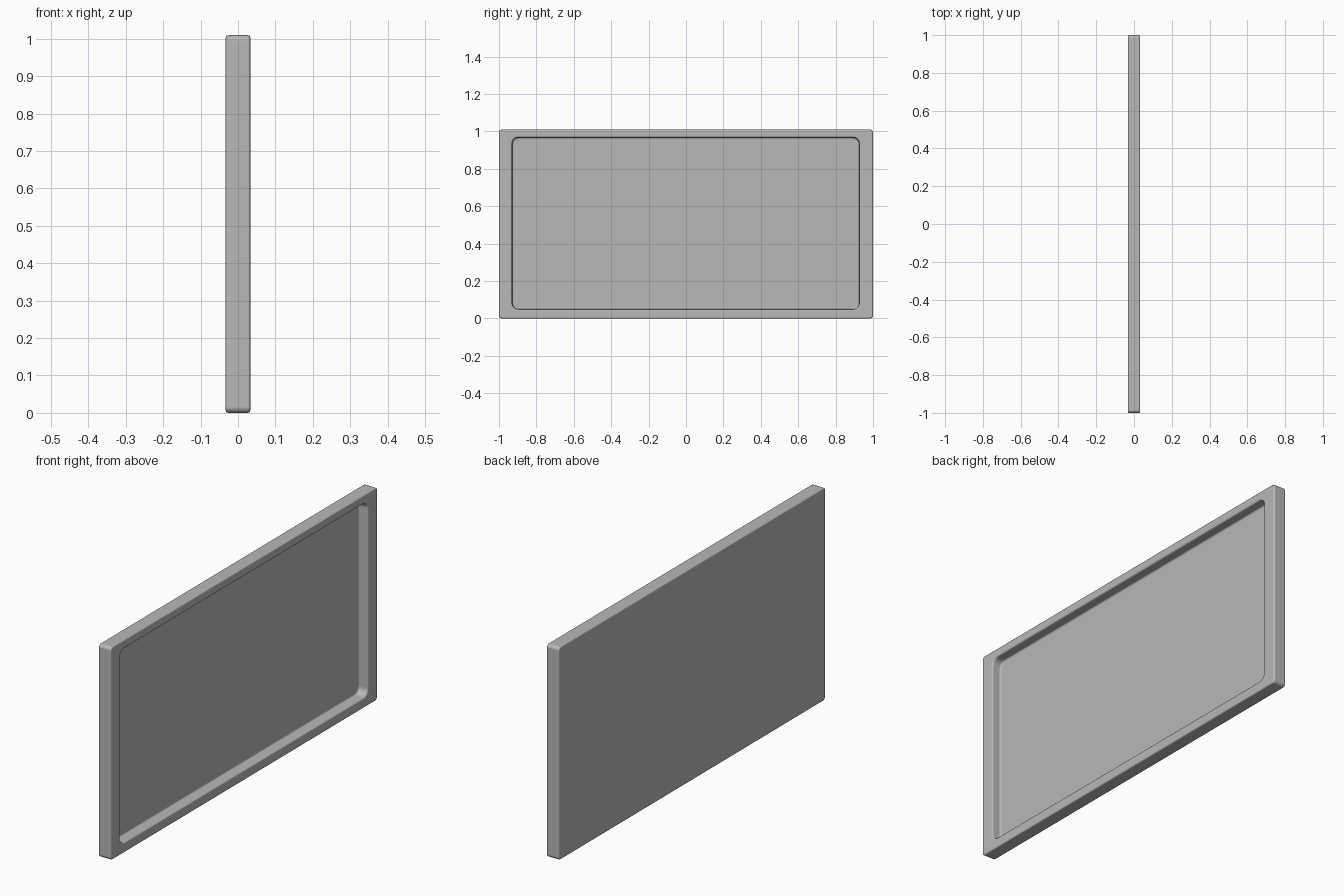
import bpy, bmesh
from math import sin, cos, pi

if "Cube" in bpy.data.objects:
    bpy.data.objects.remove(bpy.data.objects["Cube"])

SEG = 4  # segments per rounded corner


def ring(bm, x, y0, y1, z0, z1, r):
    """Rounded rectangle of vertices in the YZ plane at depth x."""
    corners = [(y1 - r, z1 - r), (y0 + r, z1 - r), (y0 + r, z0 + r), (y1 - r, z0 + r)]
    verts = []
    for i, (cy, cz) in enumerate(corners):
        for k in range(SEG + 1):
            a = (i + k / SEG) * pi / 2
            verts.append(bm.verts.new((x, cy + r * cos(a), cz + r * sin(a))))
    return verts


def outer(bm, x, d):
    return ring(bm, x, -1 + d, 1 - d, d, 1.01 - d, 0.016 - d * 0.6)


def inner(bm, x, d):
    return ring(bm, x, -0.93 + d, 0.927 - d, 0.049 + d, 0.968 - d, 0.034 - d * 0.6)


bm = bmesh.new()
HX, B = 0.033, 0.007
arc = [(B * (1 - cos(t)), B * (1 - sin(t))) for t in (0, pi / 6, pi / 3, pi / 2)]

rings = []
# outer shell: rounded back edge, sides, rounded front edge
for dx, d in reversed(arc):
    rings.append(outer(bm, -HX + d, dx))
for dx, d in arc:
    rings.append(outer(bm, HX - d, dx))
# recess: rounded lip, steep wall, rounded foot, floor
FLOOR = -0.013
for x, d in ((HX, -0.008), (HX - 0.001, -0.004), (HX - 0.004, -0.001), (HX - 0.008, 0),
             (FLOOR + 0.009, 0.001), (FLOOR + 0.004, 0.002),
             (FLOOR + 0.001, 0.005), (FLOOR, 0.01)):
    rings.append(inner(bm, x, d))

for a, b in zip(rings, rings[1:]):
    n = len(a)
    for i in range(n):
        j = (i + 1) % n
        bm.faces.new((a[i], a[j], b[j], b[i]))
bm.faces.new(rings[0][::-1])  # back panel
bm.faces.new(rings[-1])       # recess floor
bmesh.ops.recalc_face_normals(bm, faces=bm.faces)

mesh = bpy.data.meshes.new("framed_panel")
bm.to_mesh(mesh)
bm.free()
panel = bpy.data.objects.new("framed_panel", mesh)
bpy.context.collection.objects.link(panel)
bpy.context.view_layer.objects.active = panel
panel.select_set(True)
bpy.ops.object.shade_smooth_by_angle(angle=0.8)

# keep the large faces evenly shaded
wn = panel.modifiers.new("even_shading", 'WEIGHTED_NORMAL')
wn.weight = 100
wn.keep_sharp = True

# dark grey finish
mat = bpy.data.materials.new("dark_grey")
mat.diffuse_color = (0.48, 0.48, 0.48, 1)
mat.use_nodes = True
mat.node_tree.nodes["Principled BSDF"].inputs["Base Color"].default_value = mat.diffuse_color
mesh.materials.append(mat)
